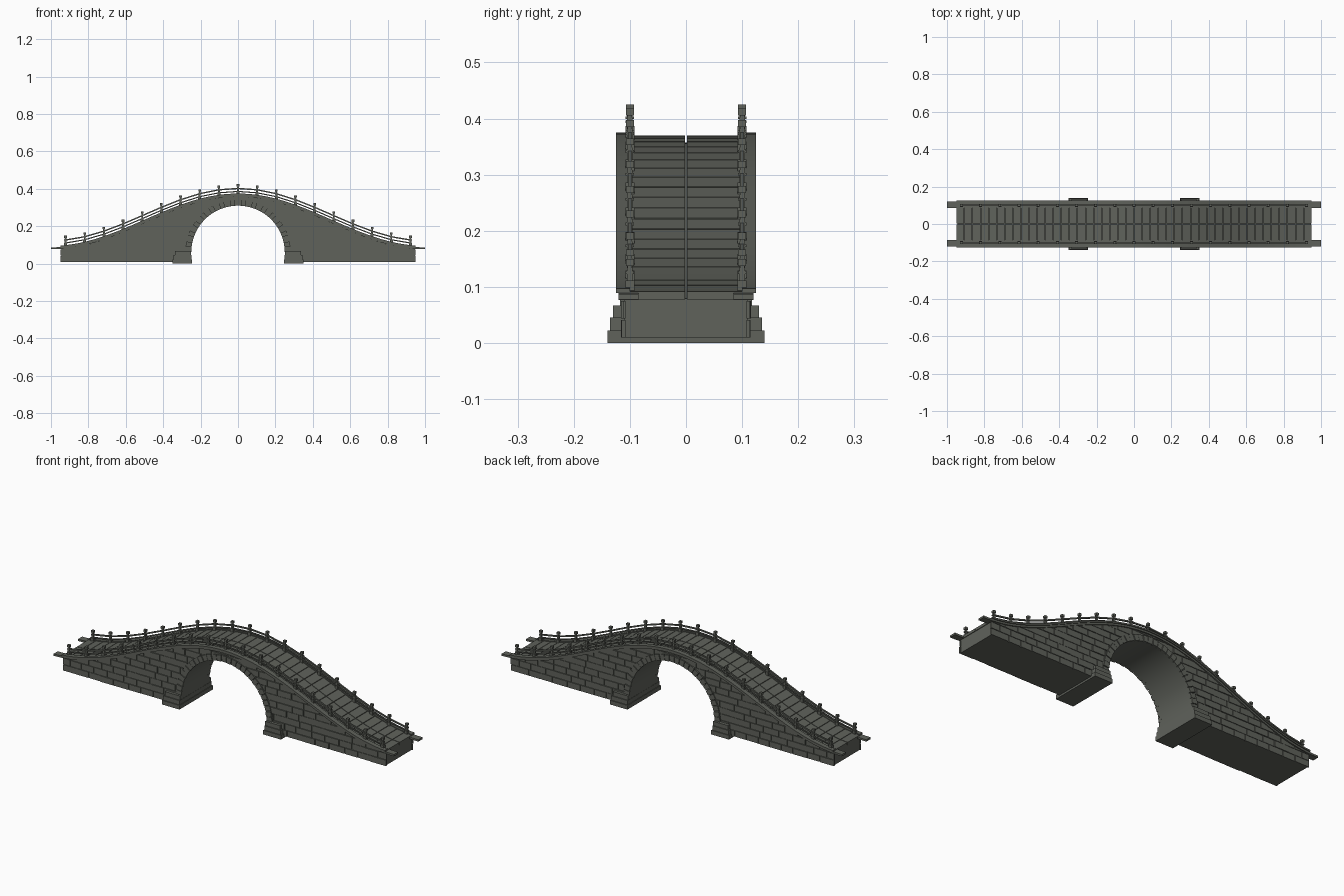
import bpy, bmesh, math, random
from mathutils import Matrix, Vector

if "Cube" in bpy.data.objects:
    bpy.data.objects.remove(bpy.data.objects["Cube"])

random.seed(4)
stone = bpy.data.materials.new("grey stone")
stone.diffuse_color = (0.115, 0.122, 0.105, 1)
stone.use_nodes = True
stone.node_tree.nodes["Principled BSDF"].inputs["Base Color"].default_value = stone.diffuse_color

ARCH_R, ARCH_Z, RING_R = 0.25, 0.06, 0.282
END, BASE = 0.945, 0.01


def deck(x):
    return 0.095 + 0.14 * (1 + math.cos(math.pi * x))


def over_arch(x, r):
    return ARCH_Z + math.sqrt(max(r * r - x * x, 0)) if abs(x) < r else 0


def spread(a, b, n):
    return [a + (b - a) * i / n for i in range(n + 1)]


def finish(bm, name, smooth=False):
    bmesh.ops.recalc_face_normals(bm, faces=bm.faces)
    me = bpy.data.meshes.new(name)
    bm.to_mesh(me)
    bm.free()
    me.materials.append(stone)
    ob = bpy.data.objects.new(name, me)
    bpy.context.collection.objects.link(ob)
    if smooth:
        bpy.ops.object.select_all(action='DESELECT')
        ob.select_set(True)
        bpy.context.view_layer.objects.active = ob
        bpy.ops.object.shade_smooth_by_angle(angle=math.radians(20))
    return ob


def strip(bm, cols, y0, y1):
    """Closed solid from columns (x, z_low, z_high), running from y0 to y1."""
    rings = [[bm.verts.new(p) for p in ((x, y0, lo), (x, y1, lo), (x, y1, hi), (x, y0, hi))]
             for x, lo, hi in cols]
    for a, b in zip(rings, rings[1:]):
        for i in range(4):
            j = (i + 1) % 4
            bm.faces.new((a[i], a[j], b[j], b[i]))
    bm.faces.new(rings[0])
    bm.faces.new(rings[-1][::-1])


def box(bm, x0, x1, y0, y1, z0, z1):
    strip(bm, [(x0, z0, z1), (x1, z0, z1)], y0, y1)


def beam(bm, a, b, w):
    """Square bar between two points."""
    d = Vector(b) - Vector(a)
    m = Matrix.Translation((Vector(a) + Vector(b)) / 2) @ Matrix.Rotation(-math.atan2(d.z, d.x), 4, 'Y')
    bmesh.ops.create_cube(bm, size=1, matrix=m @ Matrix.Diagonal((d.length, w, w, 1)))


# Solid core with the barrel vault cut through it
bm = bmesh.new()
for s in (-1, 1):
    strip(bm, [(s * x, BASE, deck(x) - 0.018) for x in spread(ARCH_R, END, 36)], -0.110, 0.110)
arch_xs = [-ARCH_R * math.cos(math.pi * i / 48) for i in range(49)]
strip(bm, [(x, max(over_arch(x, ARCH_R), ARCH_Z), deck(x) - 0.018) for x in arch_xs], -0.110, 0.110)
finish(bm, "bridge_core", True)

# Coursed wall stones, trimmed by the arch ring and the deck line
bm = bmesh.new()
H, GAP = 0.034, 0.003
for side in (-1, 1):
    for row in range(11):
        z0 = BASE + row * H
        z1 = z0 + H - GAP
        x = -0.95
        first = 0.045 if row % 2 else 0.085
        while x < 0.945:
            x1 = min(x + (first or random.uniform(0.065, 0.095)), 0.95)
            first = 0
            if 0.95 - x1 < 0.03:
                x1 = 0.95
            out = random.uniform(0.1125, 0.116)
            cols = []
            for px in spread(x, x1 - (GAP if x1 < 0.95 else 0), 14) + [None]:
                if px is not None:
                    lo = max(z0, over_arch(px, RING_R))
                    hi = min(z1, deck(px) - 0.018)
                    if hi - lo > 0.002:
                        cols.append((px, lo, hi))
                        continue
                if len(cols) > 1:
                    strip(bm, cols, side * 0.108, side * out)
                cols = []
            x = x1
finish(bm, "wall_stones")

# Wedge stones around the arch on both faces
bm = bmesh.new()
N = 29
for side in (-1, 1):
    for i in range(N):
        a0 = math.pi * (i + 0.05) / N
        a1 = math.pi * (i + 0.95) / N
        out = 0.120 if i % 2 else 0.118
        loops = []
        for y in (0.1, out):
            loops.append([bm.verts.new((r * math.cos(a), side * y, ARCH_Z + r * math.sin(a)))
                          for r, a in ((ARCH_R, a0), (RING_R, a0), (RING_R, a1), (ARCH_R, a1))])
        a, b = loops
        bm.faces.new(a)
        bm.faces.new(b[::-1])
        for k in range(4):
            j = (k + 1) % 4
            bm.faces.new((a[k], a[j], b[j], b[k]))
finish(bm, "arch_ring")

# Stepped footings either side of the opening
bm = bmesh.new()
for s in (-1, 1):
    for inner, outer, hw, z0, z1 in ((0.246, 0.35, 0.140, 0, 0.022),
                                     (0.249, 0.345, 0.135, 0.022, 0.045),
                                     (0.250, 0.338, 0.130, 0.045, 0.067)):
        box(bm, s * inner, s * outer, -hw, hw, z0, z1)
finish(bm, "arch_footings")

# Moulding below the kerb, running past the ends as short slabs
bm = bmesh.new()
for s in (-1, 1):
    strip(bm, [(x, deck(x) - 0.018, deck(x) - 0.008) for x in spread(-1, 1, 80)], s * 0.085, s * 0.120)
finish(bm, "edge_moulding", True)

# Overhanging kerbs along both edges
bm = bmesh.new()
for s in (-1, 1):
    strip(bm, [(x, deck(x) - 0.008, deck(x)) for x in spread(-0.95, 0.95, 76)], s * 0.100, s * 0.125)
finish(bm, "kerbs", True)

# Paving slabs in two lanes with a central joint
bm = bmesh.new()
edges = spread(-0.95, 0.95, 44)
for x0, x1 in zip(edges, edges[1:]):
    for s in (-1, 1):
        strip(bm, [(x, deck(x) - 0.019, deck(x) - 0.005) for x in (x0 + 0.0015, x1 - 0.0015)],
              s * 0.0015, s * 0.101)
finish(bm, "paving_slabs")

# Railing posts: square base, shaft, collar and head
posts = spread(-0.922, 0.922, 18)
bm = bmesh.new()
for s in (-1, 1):
    for x in posts:
        z = deck(x)
        for w, lo, hi in ((0.016, -0.012, 0.012), (0.010, 0.012, 0.034), (0.015, 0.024, 0.029),
                          (0.008, 0.034, 0.038), (0.014, 0.038, 0.050)):
            box(bm, x - w / 2, x + w / 2, s * 0.1 - w / 2, s * 0.1 + w / 2, z + lo, z + hi)
finish(bm, "railing_posts")

# Two straight rails between neighbouring posts
bm = bmesh.new()
for s in (-1, 1):
    for x0, x1 in zip(posts, posts[1:]):
        for h, w in ((0.011, 0.006), (0.027, 0.007)):
            beam(bm, (x0, s * 0.1, deck(x0) + h), (x1, s * 0.1, deck(x1) + h), w)
finish(bm, "railing_bars")
